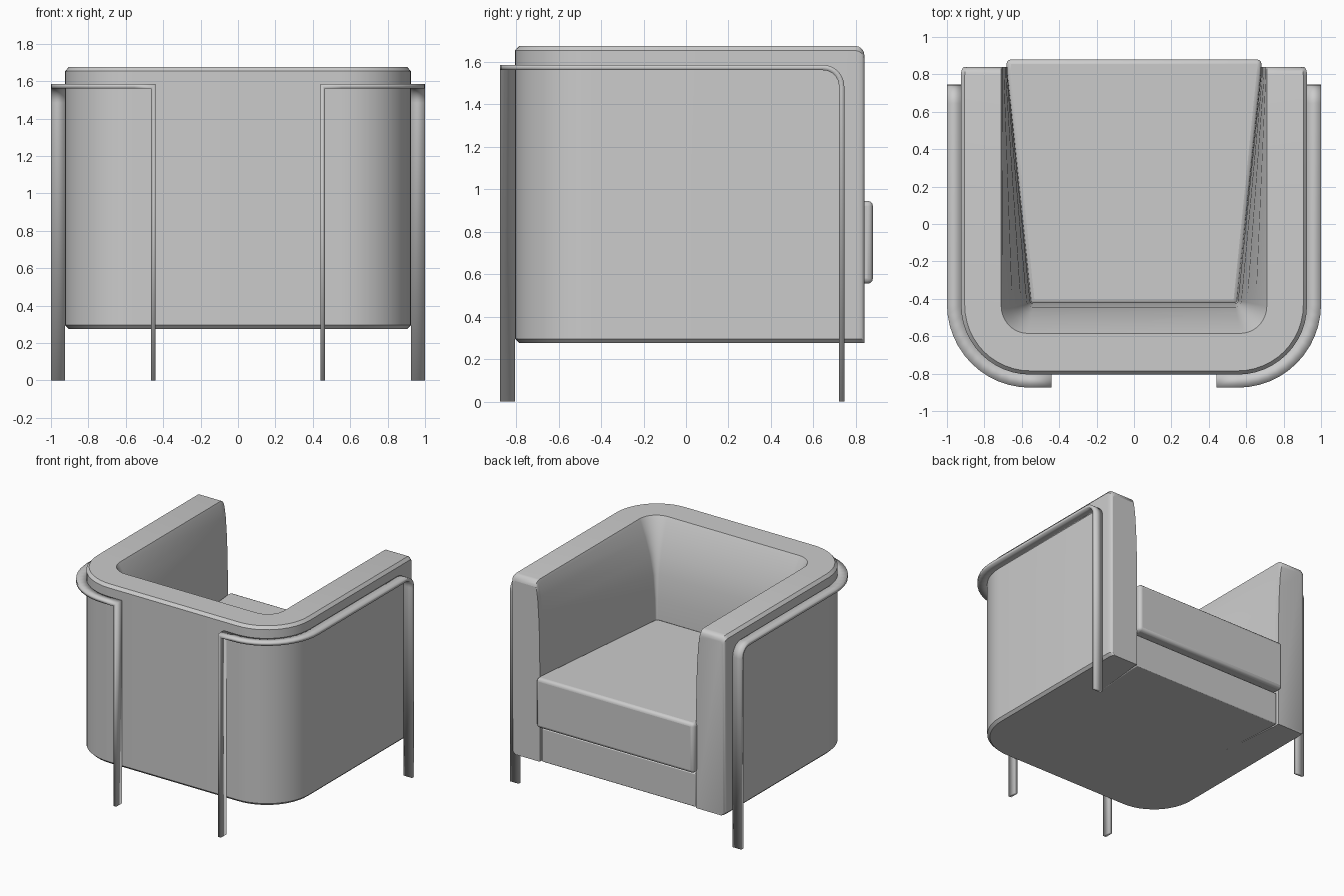
import bpy, bmesh
from math import sin, cos, pi, radians
from mathutils import Vector

cube = bpy.data.objects.get("Cube")
if cube:
    bpy.data.objects.remove(cube)

grey = bpy.data.materials.new("upholstery grey")
grey.use_nodes = True
COLOUR = (0.6, 0.6, 0.6, 1)
grey.diffuse_color = COLOUR
grey.node_tree.nodes["Principled BSDF"].inputs["Base Color"].default_value = COLOUR

FLOOR, TOP, FRONT = 0.275, 1.675, 0.84


def make(name, verts, faces, angle=35):
    mesh = bpy.data.meshes.new(name)
    mesh.from_pydata(verts, [], faces)
    mesh.materials.append(grey)
    obj = bpy.data.objects.new(name, mesh)
    bpy.context.collection.objects.link(obj)
    bpy.ops.object.select_all(action="DESELECT")
    obj.select_set(True)
    bpy.context.view_layer.objects.active = obj
    bpy.ops.object.shade_smooth_by_angle(angle=radians(angle))
    return obj


def fix_normals(obj):
    bm = bmesh.new()
    bm.from_mesh(obj.data)
    bmesh.ops.recalc_face_normals(bm, faces=bm.faces)
    bm.to_mesh(obj.data)
    bm.free()


def corner(x, y, r, steps=12):
    """Quarter turn from the side wall to the back wall."""
    return [Vector((x - r + r * cos(a), y + r - r * sin(a)))
            for a in (i * pi / 2 / steps for i in range(steps + 1))]


# Shell: a U-shaped wall lofted from cross-sections, inside leaning outwards
def wall_line(x_front, x_back, y_back, r):
    """Half of the U, with rounded front-end stations: (point, shrink)."""
    line = []
    for i in range(5):
        a = pi / 2 * (1 - i / 4)
        y = FRONT - 0.045 * (1 - sin(a))
        line.append((Vector((x_front, y)), 0.045 * (1 - cos(a))))
    return line + [(p, 0) for p in corner(x_back, y_back, r)]


def outer(inset, z):
    return [(p, s, z) for p, s in
            wall_line(0.925 - inset, 0.925 - inset, -0.805 + inset, 0.37 - inset)]


def inner(t, z, grow=0):
    top = wall_line(0.705 + grow, 0.705 + grow, -0.58 - grow, 0.14 + grow)
    low = wall_line(0.675, 0.55, -0.42, 0.012)
    return [(a.lerp(b, t), s, z) for (a, s), (b, _) in zip(top, low)]


rings = [outer(0.02, FLOOR), outer(0, FLOOR + 0.02), outer(0, TOP - 0.022),
         outer(0.02, TOP), inner(0, TOP, 0.005), inner(0.04, TOP - 0.02),
         inner(0.35, 1.55), inner(0.65, 1.42), inner(0.85, 1.28),
         inner(0.96, 1.1), inner(1, 0.93), inner(1, FLOOR)]
sections = []
for i in range(len(rings[0])):
    section = []
    for k, ring in enumerate(rings):
        p, shrink, z = ring[i]
        x = p.x - 0.4 * shrink if k < 4 else p.x
        section.append(Vector((x, p.y, z - shrink if z > 1.6 else z)))
    sections.append(section)
sections += [[Vector((-p.x, p.y, p.z)) for p in s] for s in reversed(sections)]

n = len(rings)
faces = [(i * n + k, i * n + (k + 1) % n, (i + 1) * n + (k + 1) % n, (i + 1) * n + k)
         for i in range(len(sections) - 1) for k in range(n)]
last = (len(sections) - 1) * n
faces += [tuple(range(n)), tuple(range(last, last + n))]
shell = make("shell", [p for s in sections for p in s], faces)
fix_normals(shell)


# Seat: base panel and loose cushion, both tapering towards the back
def wedge(name, front, back, z0, z1, bevel):
    (xf, yf), (xb, yb) = front, back
    plan = [(xf, yf), (xf, yf - 0.06), (xb, yb), (-xb, yb), (-xf, yf - 0.06), (-xf, yf)]
    verts = [(x, y, z) for z in (z0, z1) for x, y in plan]
    m = len(plan)
    quads = [(i, (i + 1) % m, m + (i + 1) % m, m + i) for i in range(m)]
    obj = make(name, verts, quads + [tuple(range(m)), tuple(range(m, 2 * m))])
    fix_normals(obj)
    mod = obj.modifiers.new("soft edges", "BEVEL")
    mod.width, mod.segments = bevel, 3
    mod.limit_method, mod.angle_limit = "ANGLE", radians(40)
    return obj


wedge("seat_base", (0.665, 0.83), (0.57, -0.5), FLOOR, 0.535, 0.006)
wedge("seat_cushion", (0.682, 0.88), (0.555, -0.43), 0.555, 0.945, 0.025)

# Frame: a flat strip running from front leg, round the corner, to back leg
IN, OUT, RAIL, LEG, BEND = 0.925, 1.0, 1.585, 0.745, 0.1
pairs = [((IN, LEG, 0), (OUT, LEG, 0))]
for i in range(9):
    a = pi / 2 * i / 8
    y, z = LEG - BEND + BEND * cos(a), RAIL - BEND + BEND * sin(a)
    pairs.append(((IN, y, z), (OUT, y, z)))
for p, q in zip(corner(IN, -0.805, 0.37), corner(OUT, -0.875, 0.445)):
    pairs.append(((p.x, p.y, RAIL), (q.x, q.y, RAIL)))
for z in (RAIL, 0):
    pairs.append(((0.44, -0.805, z), (0.44, -0.875, z)))
frame = make("frame_strips", [p for pair in pairs for p in pair],
             [(2 * i, 2 * i + 2, 2 * i + 3, 2 * i + 1) for i in range(len(pairs) - 1)])
thick = frame.modifiers.new("thickness", "SOLIDIFY")
thick.thickness, thick.offset, thick.use_even_offset = 0.025, -1, True
frame.modifiers.new("other side", "MIRROR")
